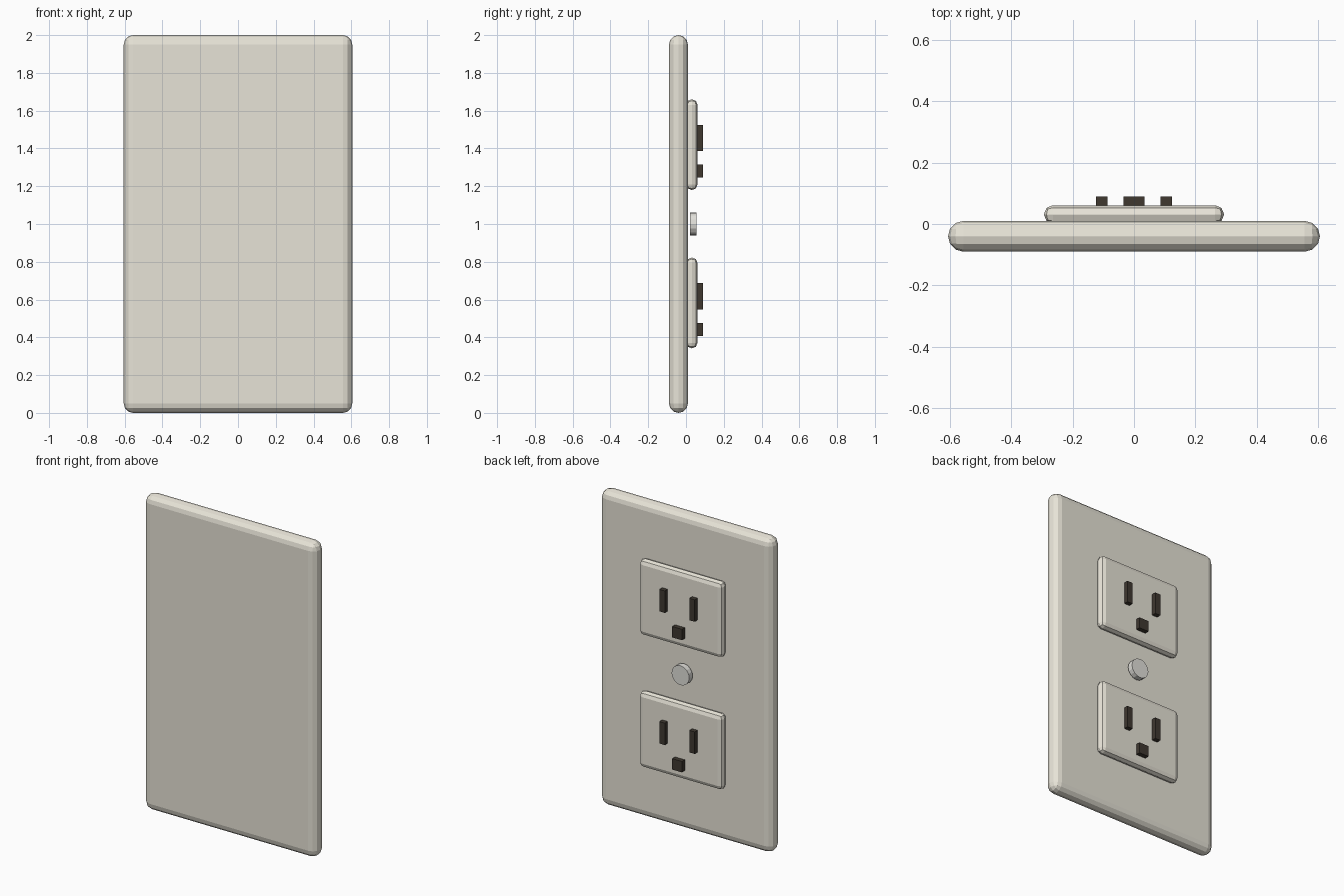
import bpy
import math

if "Cube" in bpy.data.objects:
    bpy.data.objects.remove(bpy.data.objects["Cube"])


def material(name, color):
    mat = bpy.data.materials.new(name)
    mat.diffuse_color = (*color, 1)
    mat.use_nodes = True
    mat.node_tree.nodes["Principled BSDF"].inputs["Base Color"].default_value = mat.diffuse_color
    return mat


ivory = material("ivory", (0.80, 0.77, 0.68))
metal = material("metal", (0.75, 0.74, 0.70))
dark = material("dark", (0.05, 0.04, 0.03))


def box(name, x, y, z, mat, bevel=0, segments=3):
    """Box from (min, max) ranges, with optional rounded edges."""
    bpy.ops.mesh.primitive_cube_add(
        size=1, location=[(a + b) / 2 for a, b in (x, y, z)])
    obj = bpy.context.object
    obj.name = name
    obj.scale = [b - a for a, b in (x, y, z)]
    bpy.ops.object.transform_apply(location=False, rotation=False, scale=True)
    obj.data.materials.append(mat)
    if bevel:
        mod = obj.modifiers.new("round_edges", 'BEVEL')
        mod.width = bevel
        mod.segments = segments
    return obj


# Wall plate
box("wall_plate", (-0.605, 0.605), (-0.09, 0.01), (0, 2), ivory, 0.0495, 3)

# Two sockets, each with two blade slots and a ground slot
for label, cz in (("upper", 1.42), ("lower", 0.582)):
    box(label + "_socket", (-0.293, 0.293), (0.001, 0.061),
        (cz - 0.24, cz + 0.24), ivory, 0.029, 2)
    for side, cx in (("left", -0.105), ("right", 0.105)):
        box(f"{label}_{side}_slot", (cx - 0.019, cx + 0.019), (0.05, 0.09),
            (cz - 0.034, cz + 0.105), dark)
    box(label + "_ground_slot", (-0.034, 0.034), (0.05, 0.09),
        (cz - 0.175, cz - 0.106), dark)

# Centre screw
bpy.ops.mesh.primitive_cylinder_add(
    vertices=16, radius=0.062, depth=0.035, location=(0, 0.0385, 1),
    rotation=(math.pi / 2, 0, 0))
screw = bpy.context.object
screw.name = "centre_screw"
screw.data.materials.append(metal)
